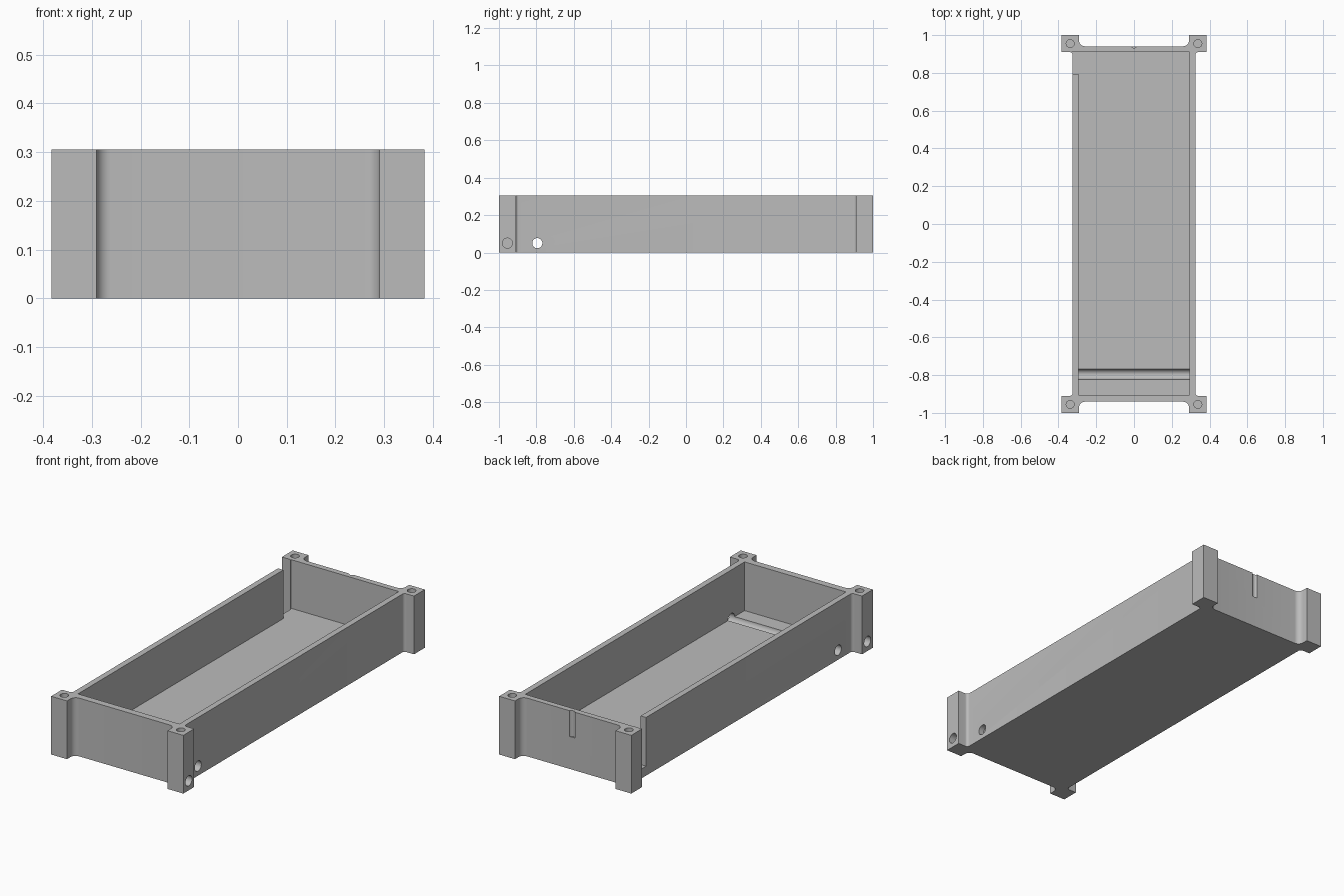
import bpy, bmesh
from math import sin, cos, pi
from mathutils import Matrix, Vector

if "Cube" in bpy.data.objects:
    bpy.data.objects.remove(bpy.data.objects["Cube"])

HEIGHT, FLOOR = 0.305, 0.05
grey = bpy.data.materials.new("plain grey")
grey.use_nodes = True
colour = (0.5, 0.5, 0.5, 1)
grey.diffuse_color = colour
grey.node_tree.nodes["Principled BSDF"].inputs["Base Color"].default_value = colour


def make_object(name, bm):
    bmesh.ops.recalc_face_normals(bm, faces=bm.faces)
    mesh = bpy.data.meshes.new(name)
    bm.to_mesh(mesh)
    bm.free()
    mesh.materials.append(grey)
    obj = bpy.data.objects.new(name, mesh)
    bpy.context.collection.objects.link(obj)
    return obj


def cut(target, bm):
    cutter = make_object("cutter", bm)
    cutter.hide_render = True
    mod = target.modifiers.new("cut", "BOOLEAN")
    mod.operation, mod.solver, mod.object = "DIFFERENCE", "EXACT", cutter
    bpy.context.view_layer.objects.active = target
    bpy.ops.object.modifier_apply(modifier=mod.name)
    bpy.data.objects.remove(cutter)


def box(low, high):
    low, high = Vector(low), Vector(high)
    bm = bmesh.new()
    place = Matrix.Translation((low + high) / 2) @ Matrix.Diagonal((*(high - low), 1))
    bmesh.ops.create_cube(bm, size=1, matrix=place)
    return bm


def rod(centre, radius, length, axis):
    bm = bmesh.new()
    turn = Matrix.Rotation(pi / 2, 4, "Y") if axis == "X" else Matrix()
    bmesh.ops.create_cone(bm, cap_ends=True, segments=32, radius1=radius, radius2=radius,
                          depth=length, matrix=Matrix.Translation(centre) @ turn)
    return bm


def arc(cx, cy, radius, start, end, steps=8):
    angles = [start + (end - start) * i / steps for i in range(steps + 1)]
    return [(cx + radius * cos(a), cy + radius * sin(a)) for a in angles]


# Plan outline: one corner with filleted mounting post, mirrored four times
corner = arc(0.34, 0.895, 0.015, pi, pi / 2)
corner += [(0.383, 0.91), (0.383, 1), (0.291, 1)]
corner += arc(0.261, 0.971, 0.03, 0, -pi / 2)
outline = []
for sx, sy in ((1, 1), (-1, 1), (-1, -1), (1, -1)):
    points = [(sx * x, sy * y) for x, y in corner]
    outline += points if sx * sy > 0 else points[::-1]

bm = bmesh.new()
base = bm.faces.new([bm.verts.new((x, y, 0)) for x, y in outline])
lifted = bmesh.ops.extrude_face_region(bm, geom=[base])["geom"]
bmesh.ops.translate(bm, vec=(0, 0, HEIGHT),
                    verts=[v for v in lifted if isinstance(v, bmesh.types.BMVert)])
tray = make_object("tray_body", bm)

# Open cavity and the gap in one side wall
cut(tray, box((-0.294, -0.905, FLOOR), (0.294, 0.911, 0.5)))
cut(tray, box((-0.33, 0.795, FLOOR), (-0.28, 0.911, 0.5)))

# Cross hole through both side walls, leaving a groove in the floor
cut(tray, rod((0, -0.795, 0.05), 0.027, 1, "X"))

# Blind holes in the posts
for side in (1, -1):
    cut(tray, rod((side * 0.383, -0.955, 0.05), 0.027, 0.12, "X"))
    for end in (1, -1):
        cut(tray, rod((side * 0.338, end * 0.955, HEIGHT), 0.021, 0.2, "Z"))

# Shallow rounded notch in the back wall
cut(tray, rod((0, 0.95, HEIGHT), 0.018, 0.27, "Z"))

bpy.ops.object.select_all(action="DESELECT")
tray.select_set(True)
bpy.context.view_layer.objects.active = tray
bpy.ops.object.shade_smooth_by_angle(angle=pi / 6)
